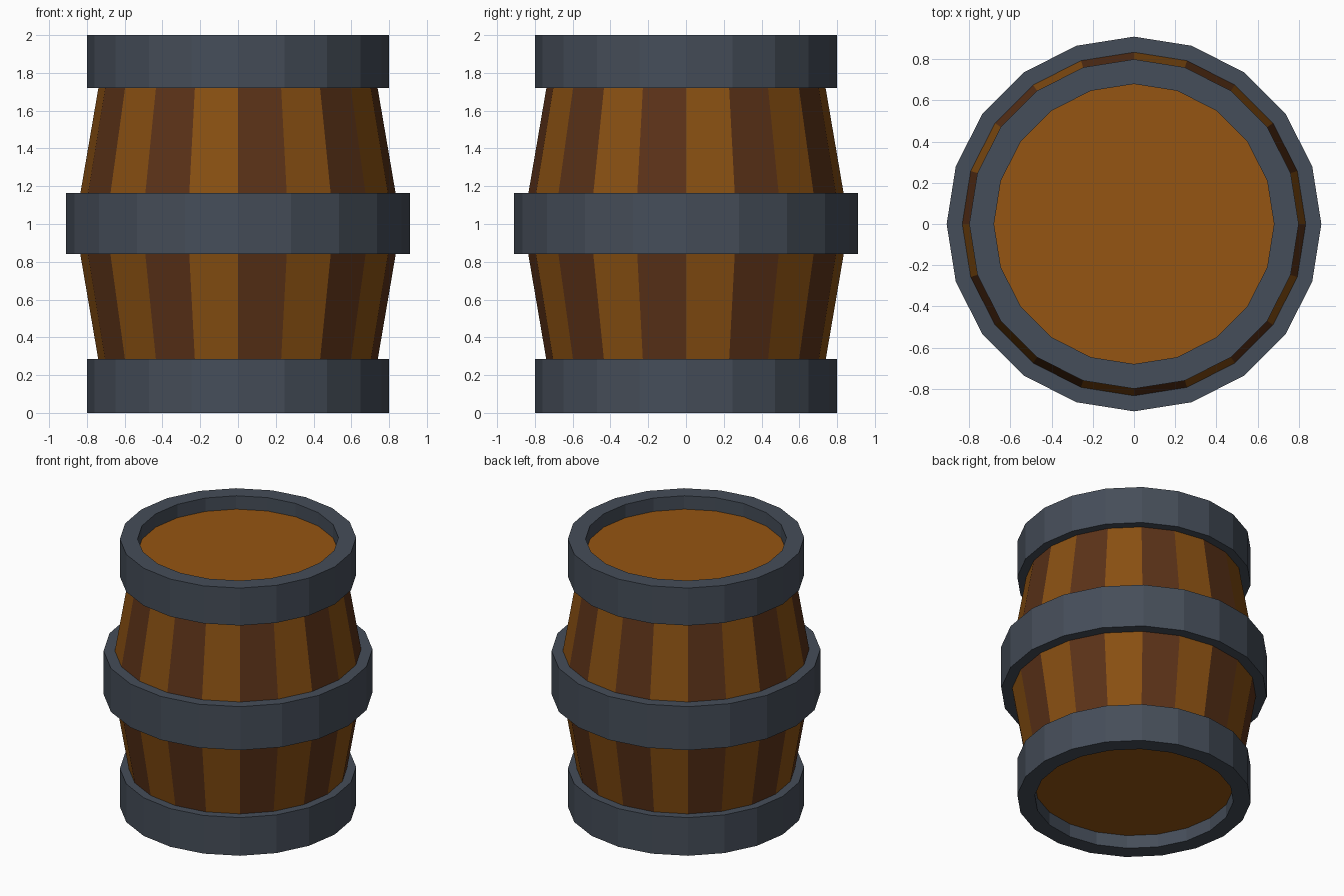
import bpy, bmesh
from math import cos, sin, tau

if "Cube" in bpy.data.objects:
    bpy.data.objects.remove(bpy.data.objects["Cube"])

SIDES = 20


def material(name, rgb):
    m = bpy.data.materials.new(name)
    m.diffuse_color = (*rgb, 1)
    m.use_nodes = True
    m.node_tree.nodes["Principled BSDF"].inputs["Base Color"].default_value = m.diffuse_color
    return m


light_wood = material("light_wood", (0.25, 0.08, 0.006))
dark_wood = material("dark_wood", (0.105, 0.032, 0.009))
lid_wood = material("lid_wood", (0.30, 0.09, 0.006))
iron = material("iron", (0.06, 0.075, 0.10))


def lathe(name, profile, mats, closed=False, cap=False):
    """Spin (radius, z) points, listed upward on the outside, into flat facets."""
    bm = bmesh.new()
    rings = [[bm.verts.new((r * cos(tau * i / SIDES), r * sin(tau * i / SIDES), z))
              for i in range(SIDES)] for r, z in profile]
    pairs = list(zip(rings, rings[1:]))
    if closed:
        pairs.append((rings[-1], rings[0]))
    for a, b in pairs:
        for i in range(SIDES):
            j = (i + 1) % SIDES
            f = bm.faces.new((a[i], a[j], b[j], b[i]))
            f.material_index = i % len(mats)
    if cap:
        bm.faces.new(rings[0][::-1])
        bm.faces.new(rings[-1])
    mesh = bpy.data.meshes.new(name)
    bm.to_mesh(mesh)
    bm.free()
    for m in mats:
        mesh.materials.append(m)
    ob = bpy.data.objects.new(name, mesh)
    bpy.context.collection.objects.link(ob)
    return ob


def hoop(name, inner, outer, z0, z1):
    lathe(name, [(outer, z0), (outer, z1), (inner, z1), (inner, z0)], [iron], closed=True)


# Bulging staves in alternating wood tones
lathe("staves", [(0.70, 0.12), (0.74, 0.285), (0.835, 0.84),
                 (0.835, 1.16), (0.74, 1.715), (0.70, 1.88)], [light_wood, dark_wood])

# Recessed lids at both ends
lathe("bottom_lid", [(0.685, 0.10), (0.685, 0.14)], [lid_wood], cap=True)
lathe("top_lid", [(0.685, 1.86), (0.685, 1.90)], [lid_wood], cap=True)

# Iron hoops
hoop("bottom_hoop", 0.68, 0.80, 0.0, 0.285)
hoop("middle_hoop", 0.82, 0.91, 0.84, 1.165)
hoop("top_hoop", 0.68, 0.80, 1.72, 2.0)
